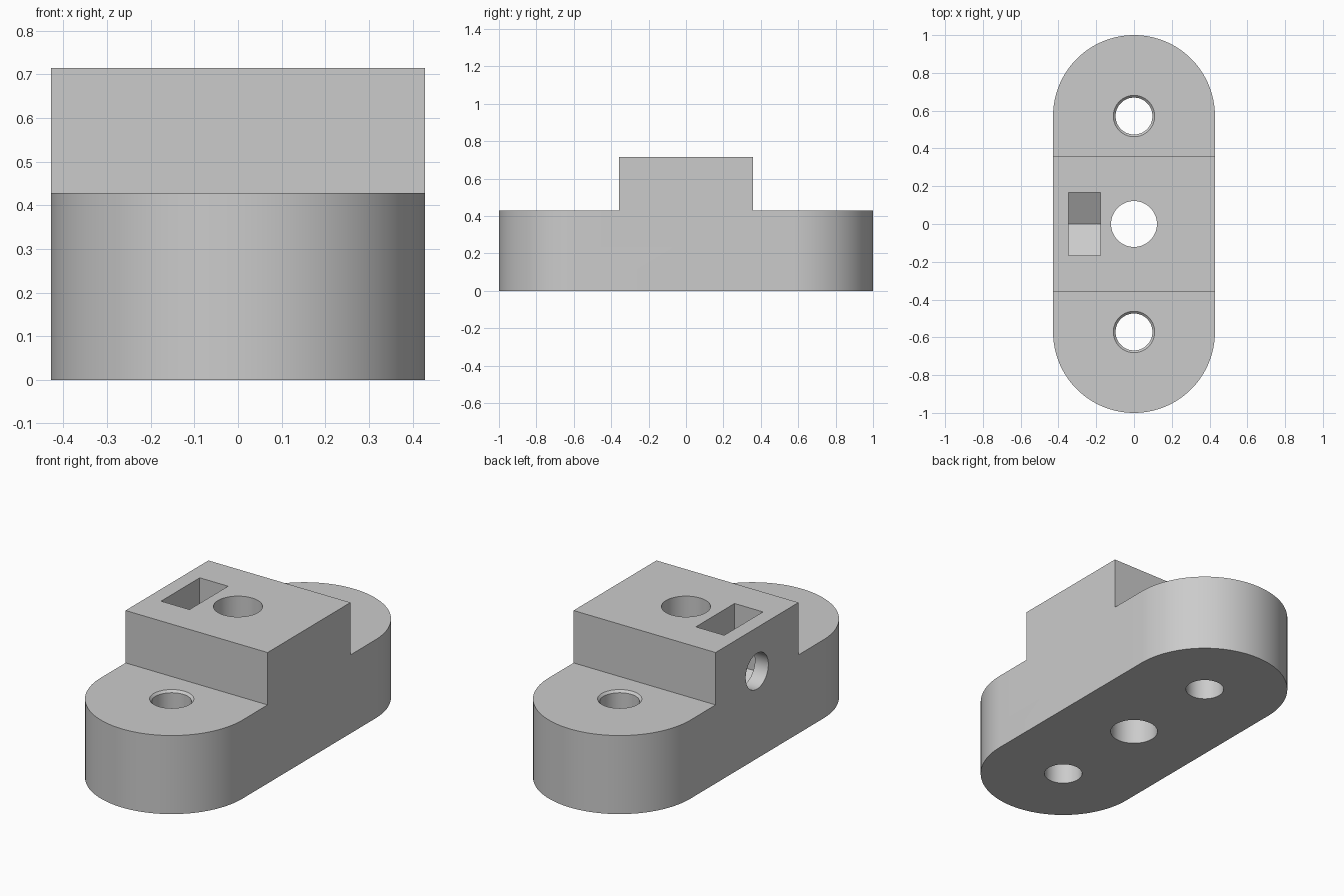
import bpy, bmesh
from math import pi, cos, sin, sqrt
from mathutils import Matrix

U = 1 / 21                      # model units per millimetre of the part

old = bpy.data.objects.get("Cube")
if old:
    bpy.data.objects.remove(old, do_unlink=True)

grey = bpy.data.materials.new("plain_grey")
grey.use_nodes = True
colour = (0.6, 0.6, 0.6, 1)
grey.diffuse_color = colour
grey.node_tree.nodes["Principled BSDF"].inputs["Base Color"].default_value = colour


def finish(name, bm):
    bmesh.ops.recalc_face_normals(bm, faces=bm.faces)
    mesh = bpy.data.meshes.new(name)
    bm.to_mesh(mesh)
    bm.free()
    mesh.materials.append(grey)
    ob = bpy.data.objects.new(name, mesh)
    bpy.context.collection.objects.link(ob)
    return ob


def prism(name, points, offset):
    """Extrude a closed outline along the offset vector."""
    bm = bmesh.new()
    face = bm.faces.new([bm.verts.new(p) for p in points])
    new = bmesh.ops.extrude_face_region(bm, geom=[face])["geom"]
    verts = [v for v in new if isinstance(v, bmesh.types.BMVert)]
    bmesh.ops.translate(bm, verts=verts, vec=offset)
    return finish(name, bm)


def cone(name, r1, r2, depth, matrix):
    bm = bmesh.new()
    bmesh.ops.create_cone(bm, cap_ends=True, segments=96, radius1=r1,
                          radius2=r2, depth=depth, matrix=matrix)
    return finish(name, bm)


def cut(target, cutter):
    mod = target.modifiers.new("cut", "BOOLEAN")
    mod.operation = "DIFFERENCE"
    mod.solver = "EXACT"
    mod.object = cutter
    bpy.context.view_layer.objects.active = target
    bpy.ops.object.modifier_apply(modifier=mod.name)
    bpy.data.objects.remove(cutter, do_unlink=True)


# Round-ended body at full height
R, END, BASE, TOP, HALF = 9 * U, 12 * U, 9 * U, 15 * U, 7.5 * U
N = 64
outline = [(R * cos(pi * i / N), END + R * sin(pi * i / N), 0) for i in range(N + 1)]
outline += [(-x, -y, 0) for x, y, z in outline]
body = prism("mounting_block", outline, (0, 0, TOP))

for side in (-1, 1):
    # Step down to the low end
    a, b = side * HALF, side * 1.2
    cut(body, prism("step_cutter", [(-1, a, BASE), (1, a, BASE), (1, b, BASE), (-1, b, BASE)],
                    (0, 0, 1)))
    # Screw hole with a chamfered rim
    y = side * END
    cut(body, cone("screw_cutter", 2.05 * U, 2.05 * U, 2, Matrix.Translation((0, y, 0))))
    c = 0.5 * U
    cut(body, cone("chamfer_cutter", 1.55 * U, 3.05 * U, 3 * c,
                   Matrix.Translation((0, y, BASE - c / 2 + c / 2))))

# Central shaft bore
cut(body, cone("bore_cutter", 2.55 * U, 2.55 * U, 3, Matrix.Identity(4)))

# Nut slot, open at the top, with a hexagonal floor
zc, w, s = 10 * U, 3.5 * U, 7 / sqrt(3) * U
x0, x1 = -7.3 * U, -3.7 * U
slot = [(x0, -w, 1), (x0, -w, zc - s / 2), (x0, 0, zc - s), (x0, w, zc - s / 2), (x0, w, 1)]
cut(body, prism("slot_cutter", slot, (x1 - x0, 0, 0)))

# Clamping screw hole from the side into the bore
cut(body, cone("side_cutter", 2.05 * U, 2.05 * U, 0.6,
               Matrix.Translation((-0.3, 0, zc)) @ Matrix.Rotation(pi / 2, 4, "Y")))

bpy.ops.object.select_all(action="DESELECT")
body.select_set(True)
bpy.context.view_layer.objects.active = body
bpy.ops.object.shade_smooth_by_angle(angle=pi / 6)
